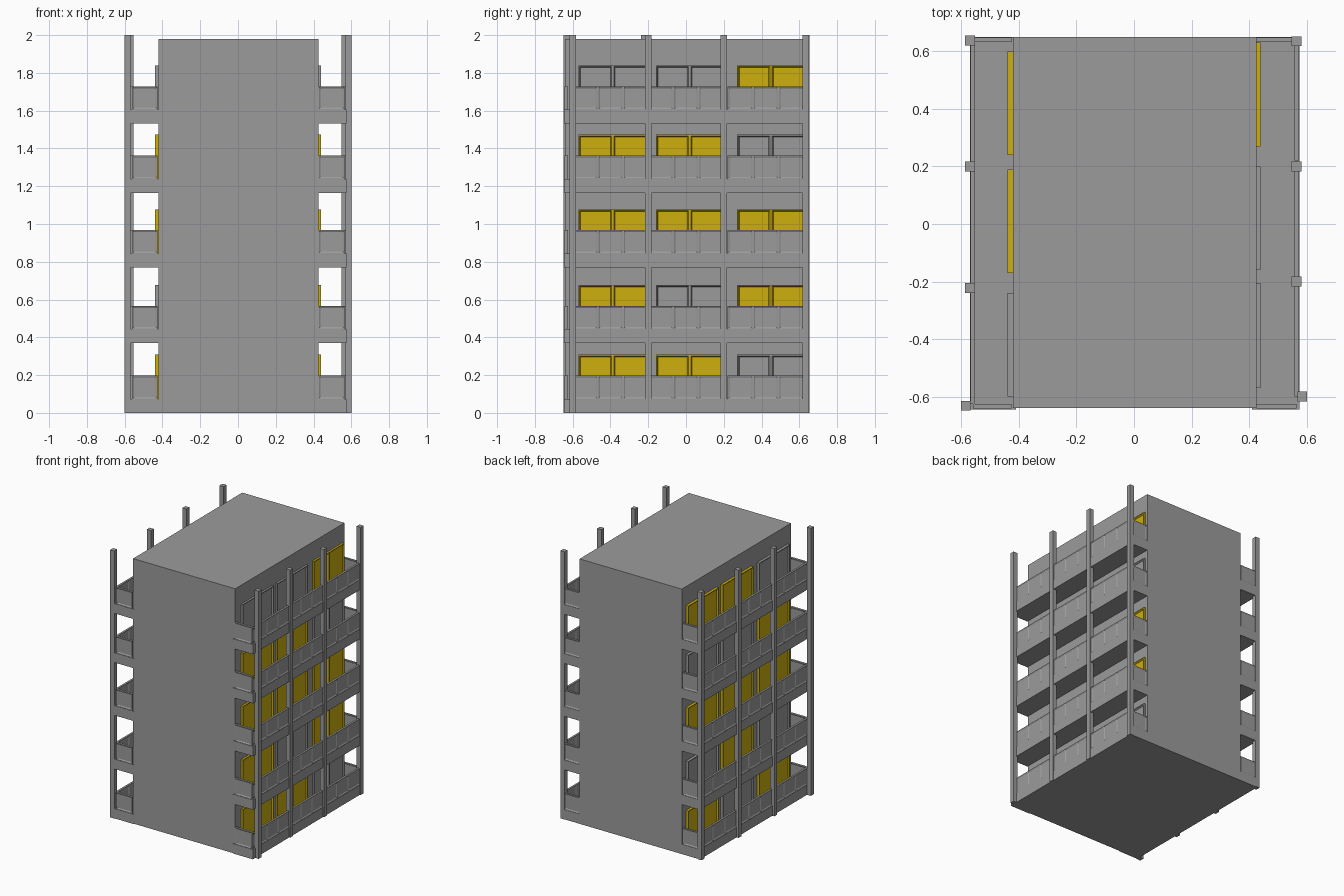
import bpy, bmesh
from mathutils import Vector

if "Cube" in bpy.data.objects:
    bpy.data.objects.remove(bpy.data.objects["Cube"], do_unlink=True)


def material(name, rgb):
    m = bpy.data.materials.new(name)
    m.use_nodes = True
    m.diffuse_color = (*rgb, 1)
    m.node_tree.nodes["Principled BSDF"].inputs["Base Color"].default_value = (*rgb, 1)
    return m


concrete = material("concrete grey", (0.33, 0.33, 0.33))
lit = material("lit window yellow", (0.61, 0.43, 0.004))


def box(bm, lo, hi):
    """Add an axis-aligned box and return its faces."""
    lo, hi = Vector(lo), Vector(hi)
    verts = bmesh.ops.create_cube(bm, size=1)["verts"]
    for v in verts:
        v.co = (lo + hi) / 2 + v.co * (hi - lo)
    return list({f for v in verts for f in v.link_faces})


def panel(bm, lo, hi, axis, frame, depth):
    """Add a box whose two faces along an axis are framed and recessed."""
    faces = box(bm, lo, hi)
    bm.normal_update()
    sides = [f for f in faces if abs(f.normal[axis]) > 0.9]
    bmesh.ops.inset_individual(bm, faces=sides, thickness=frame, depth=0)
    bmesh.ops.inset_individual(bm, faces=sides, thickness=0.009, depth=-depth)


def finish(bm, name, mat):
    bmesh.ops.recalc_face_normals(bm, faces=bm.faces)
    mesh = bpy.data.meshes.new(name)
    bm.to_mesh(mesh)
    bm.free()
    mesh.materials.append(mat)
    obj = bpy.data.objects.new(name, mesh)
    bpy.context.collection.objects.link(obj)


def span(side, a, b):
    """Order two distances from the centre line for a given side."""
    return sorted((side * a, side * b))


FRONT, BACK = -0.645, 0.65
FLOORS = [0, 0.37, 0.77, 1.165, 1.532]
DECK, RAIL, DOOR = 0.073, 0.197, 0.308

# Main block
bm = bmesh.new()
box(bm, (-0.42, -0.64, 0), (0.425, BACK, 1.98))
finish(bm, "main_block", concrete)

# Per side: pillar centres, bay limits, door spans, lit pattern (one row per floor)
SIDES = {
    "left": dict(
        sign=1, edge=0.575,
        pillars=[(0.585, -0.60), (0.565, -0.20), (0.565, 0.20), (0.565, 0.635)],
        bays=[(-0.60, -0.20), (-0.20, 0.20), (0.22, 0.625)],
        doors=[(-0.57, -0.205), (-0.16, 0.20), (0.27, 0.63)],
        lit=["YYG", "YGY", "YYY", "YYG", "GGY"]),
    "right": dict(
        sign=-1, edge=0.57,
        pillars=[(0.585, -0.632), (0.57, -0.222), (0.57, 0.20), (0.57, 0.638)],
        bays=[(-0.625, -0.22), (-0.22, 0.20), (0.20, 0.625)],
        doors=[(-0.60, -0.24), (-0.17, 0.19), (0.24, 0.60)],
        lit=["YGY", "GYG", "YYY", "YGG", "GYY"]),
}

for label, s in SIDES.items():
    sign, edge = s["sign"], s["edge"]

    # Pillars
    bm = bmesh.new()
    for x, y in s["pillars"]:
        x0, x1 = span(sign, x - 0.017, x + 0.017)
        box(bm, (x0, y - 0.017, 0), (x1, y + 0.017, 2))
    finish(bm, label + "_pillars", concrete)

    # Balcony decks
    bm = bmesh.new()
    for z in FLOORS:
        x0, x1 = span(sign, 0.41, edge)
        box(bm, (x0, FRONT, z), (x1, BACK, z + DECK))
    finish(bm, label + "_balcony_decks", concrete)

    # Parapets: three panels in each bay and one at each end
    bm = bmesh.new()
    for z in FLOORS:
        z0, z1 = z + DECK, z + RAIL
        x0, x1 = span(sign, edge - 0.017, edge - 0.002)
        for a, b in s["bays"]:
            step = (b - a) / 3
            for i in range(3):
                panel(bm, (x0, a + i * step, z0), (x1, a + (i + 1) * step, z1),
                      0, 0.006, 0.004)
        x0, x1 = span(sign, 0.425, edge - 0.01)
        for y0, y1 in ((FRONT + 0.003, FRONT + 0.02), (BACK - 0.017, BACK - 0.002)):
            panel(bm, (x0, y0, z0), (x1, y1, z1), 1, 0.006, 0.004)
    finish(bm, label + "_parapets", concrete)

    # Balcony doors with two recessed panes
    for floor, (z, row) in enumerate(zip(FLOORS, s["lit"]), 1):
        for bay, ((a, b), state) in enumerate(zip(s["doors"], row), 1):
            bm = bmesh.new()
            x0, x1 = span(sign, 0.415, 0.44)
            mid = (a + b) / 2
            for y0, y1 in ((a, mid), (mid, b)):
                panel(bm, (x0, y0, z + DECK), (x1, y1, z + DOOR), 0, 0.009, 0.009)
            finish(bm, f"{label}_door_floor{floor}_bay{bay}",
                   lit if state == "Y" else concrete)
